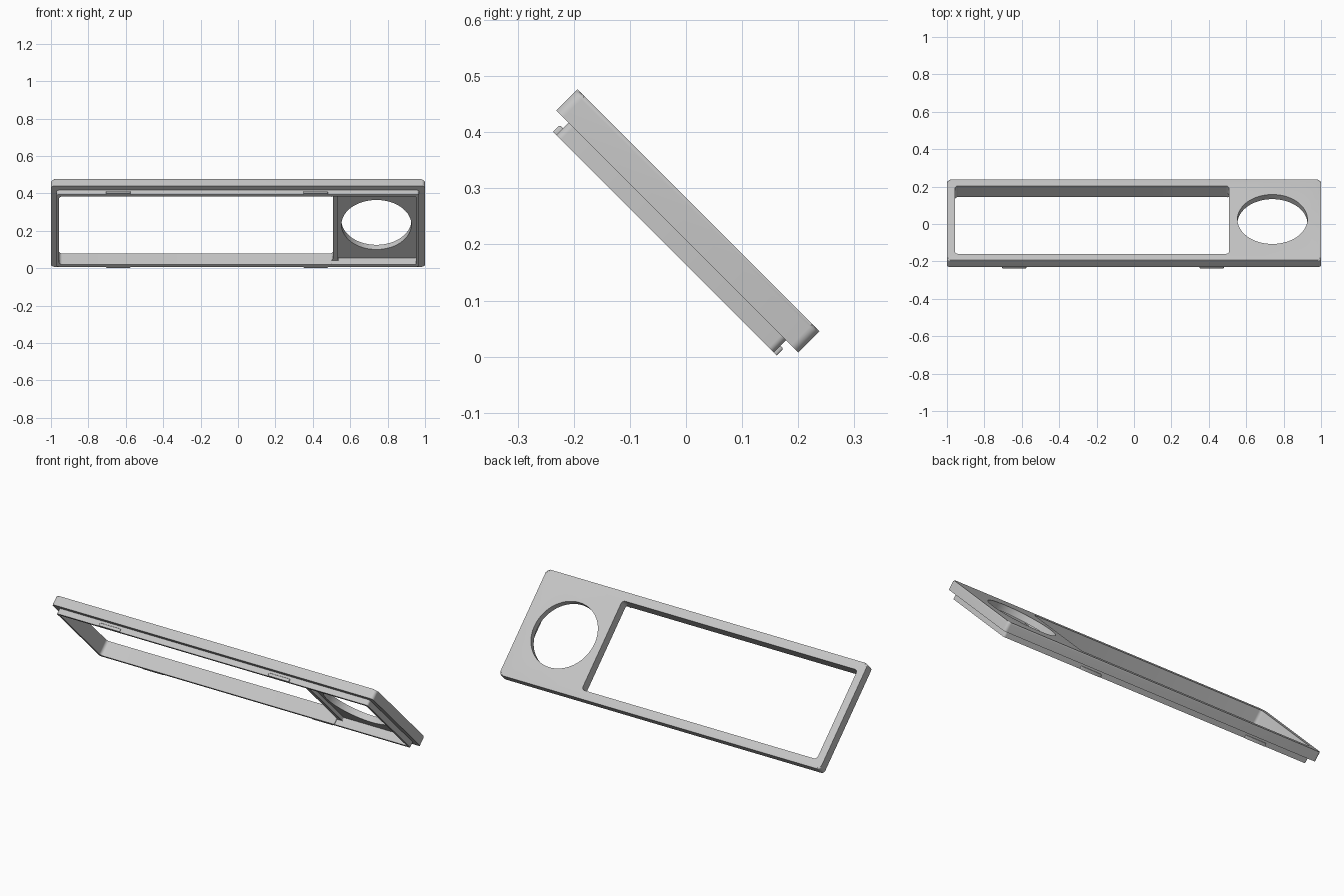
import bpy, bmesh, math
from mathutils import Matrix

if "Cube" in bpy.data.objects:
    bpy.data.objects.remove(bpy.data.objects["Cube"])

# Built flat (local y runs down the slope, local z is the face normal), then tilted 45 degrees
MID = -0.169                      # slope centre of the plate
TOP, STEP, BOTTOM = 0.2, 0.147, 0.116

grey = bpy.data.materials.new("light grey plastic")
grey.diffuse_color = (0.56, 0.56, 0.56, 1)
grey.use_nodes = True
grey.node_tree.nodes["Principled BSDF"].inputs["Base Color"].default_value = grey.diffuse_color


def rounded(x0, x1, y0, y1, r, seg=6):
    pts = []
    for cx, cy, a in ((x1 - r, y1 - r, 0), (x0 + r, y1 - r, 90),
                      (x0 + r, y0 + r, 180), (x1 - r, y0 + r, 270)):
        for i in range(seg + 1):
            t = math.radians(a + 90 * i / seg)
            pts.append((cx + r * math.cos(t), cy + r * math.sin(t)))
    return pts


def circle(cx, cy, r, n=96):
    return [(cx + r * math.cos(2 * math.pi * i / n), cy + r * math.sin(2 * math.pi * i / n))
            for i in range(n)]


def prism(name, pts, z0, z1, fillet=0.0):
    bm = bmesh.new()
    low = [bm.verts.new((x, y, z0)) for x, y in pts]
    high = [bm.verts.new((x, y, z1)) for x, y in pts]
    bm.faces.new(low[::-1])
    top = bm.faces.new(high)
    n = len(pts)
    for i in range(n):
        j = (i + 1) % n
        bm.faces.new((low[i], low[j], high[j], high[i]))
    if fillet:
        bmesh.ops.bevel(bm, geom=list(top.edges), offset=fillet, segments=4,
                        profile=0.5, affect='EDGES')
    me = bpy.data.meshes.new(name)
    bm.to_mesh(me)
    bm.free()
    me.materials.append(grey)
    ob = bpy.data.objects.new(name, me)
    bpy.context.collection.objects.link(ob)
    return ob


def combine(ob, other, op):
    bpy.context.view_layer.objects.active = ob
    mod = ob.modifiers.new("combine", 'BOOLEAN')
    mod.operation, mod.object, mod.solver = op, other, 'EXACT'
    bpy.ops.object.modifier_apply(modifier=mod.name)
    bpy.data.objects.remove(other)


# Outer rim with rounded top edge, plus the narrower lip below it
frame = prism("bezel_frame", rounded(-1, 1, MID - 0.305, MID + 0.305, 0.018), STEP, TOP, 0.008)
lip = prism("lip", rounded(-0.97, 0.968, MID - 0.274, MID + 0.274, 0.012), BOTTOM, STEP + 0.01)
combine(frame, lip, 'UNION')

# Large window, round opening, and the pocket behind the round opening
window = prism("window_cutter", rounded(-0.957, 0.508, MID - 0.257, MID + 0.257, 0.018), 0, 0.4)
combine(frame, window, 'DIFFERENCE')
pocket = prism("pocket_cutter", rounded(0.535, 0.952, MID - 0.257, MID + 0.257, 0.008), 0, 0.165)
combine(frame, pocket, 'DIFFERENCE')
hole = prism("hole_cutter", circle(0.74, MID + 0.005, 0.187), 0, 0.4)
combine(frame, hole, 'DIFFERENCE')
# Divider rib is shallower than the lip
rib = prism("rib_cutter", rounded(0.5, 0.545, MID - 0.257, MID + 0.257, 0.001, 1), 0, 0.146)
combine(frame, rib, 'DIFFERENCE')

parts = [frame]
# Snap clips along both long sides of the lip
for x0, x1 in ((-0.705, -0.575), (0.35, 0.48)):
    for side in (-1, 1):
        y = MID + side * 0.272
        parts.append(prism("snap_clip", rounded(x0, x1, y - 0.01, y + 0.01, 0.004, 3),
                           BOTTOM, BOTTOM + 0.017, 0.004))

# Tilt everything and shade smoothly with sharp edges kept
tilt = Matrix.Rotation(math.radians(-45), 4, 'X')
for ob in parts:
    ob.data.transform(tilt)
    bpy.ops.object.select_all(action='DESELECT')
    ob.select_set(True)
    bpy.context.view_layer.objects.active = ob
    bpy.ops.object.shade_smooth_by_angle(angle=math.radians(30))
